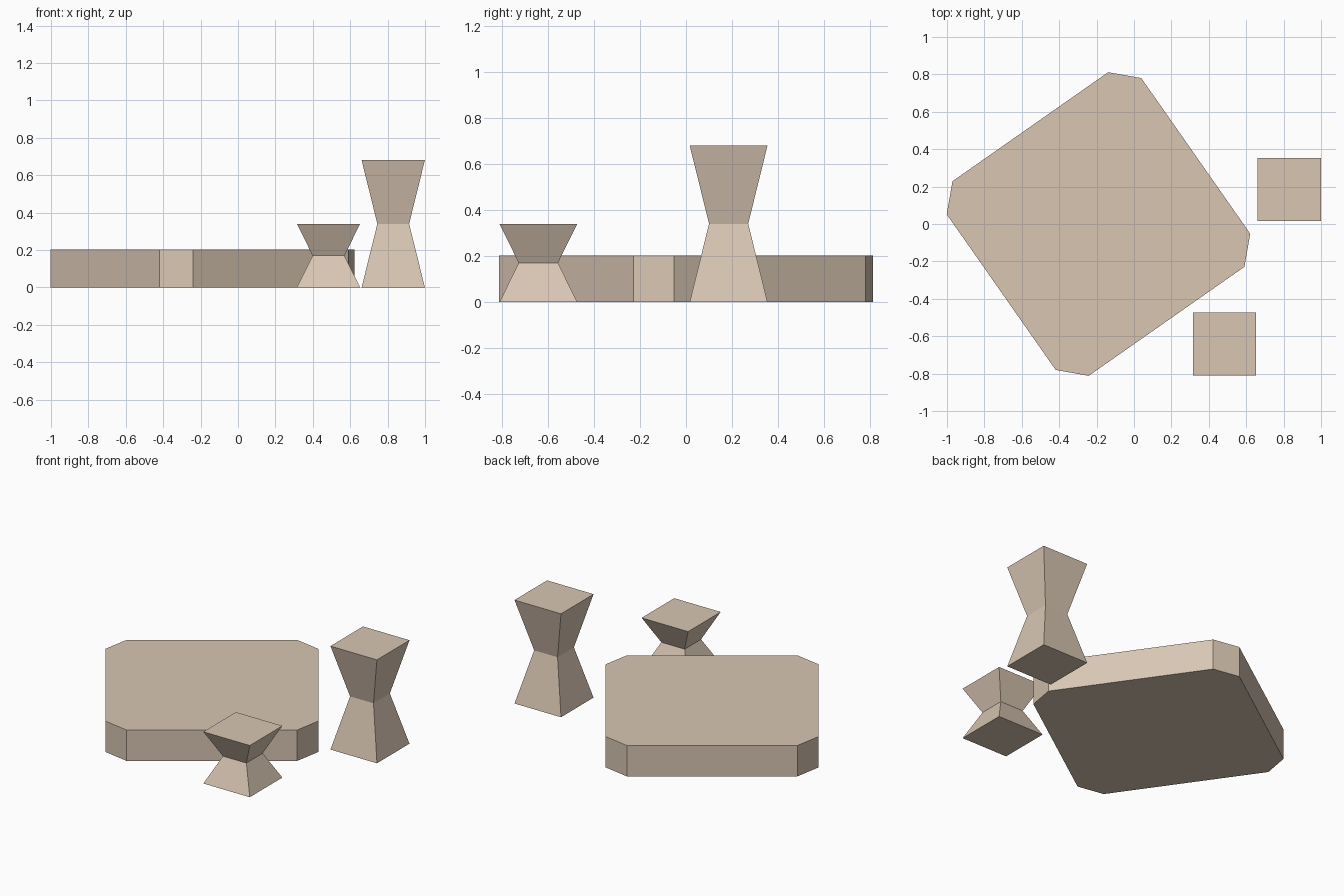
import bpy, bmesh
from math import radians, cos, sin

if "Cube" in bpy.data.objects:
    bpy.data.objects.remove(bpy.data.objects["Cube"])

mat = bpy.data.materials.new("pale_wood")
mat.diffuse_color = (0.69, 0.565, 0.45, 1)
mat.use_nodes = True
mat.node_tree.nodes["Principled BSDF"].inputs["Base Color"].default_value = mat.diffuse_color


def loft(name, rings, location, angle=0):
    """Closed solid through stacked rings of equal vertex count."""
    bm = bmesh.new()
    loops = [[bm.verts.new(p) for p in ring] for ring in rings]
    for low, high in zip(loops, loops[1:]):
        for i in range(len(low)):
            j = (i + 1) % len(low)
            bm.faces.new((low[i], low[j], high[j], high[i]))
    bm.faces.new(loops[0][::-1])
    bm.faces.new(loops[-1])
    bmesh.ops.recalc_face_normals(bm, faces=bm.faces)
    mesh = bpy.data.meshes.new(name)
    bm.to_mesh(mesh)
    bm.free()
    mesh.materials.append(mat)
    obj = bpy.data.objects.new(name, mesh)
    obj.location = location
    obj.rotation_euler.z = angle
    bpy.context.collection.objects.link(obj)
    return obj


def square(half, z):
    return [(-half, -half, z), (half, -half, z), (half, half, z), (-half, half, z)]


def chamfered_square(half, cut, z):
    pts = []
    for k in range(4):
        c, s = round(cos(radians(90 * k))), round(sin(radians(90 * k)))
        for x, y in ((half, half - cut), (half - cut, half)):
            pts.append((c * x - s * y, s * x + c * y, z))
    return pts


# Low tabletop block with cut corners, turned in plan
loft("table_slab", [chamfered_square(0.635, 0.127, z) for z in (0, 0.203)],
     (-0.19, 0, 0), radians(35))

# Hourglass stools, tall and short
for name, x, y, height in (("tall_stool", 0.83, 0.185, 0.68),
                           ("short_stool", 0.484, -0.641, 0.34)):
    loft(name, [square(0.169, 0), square(0.085, height / 2), square(0.169, height)],
         (x, y, 0))
